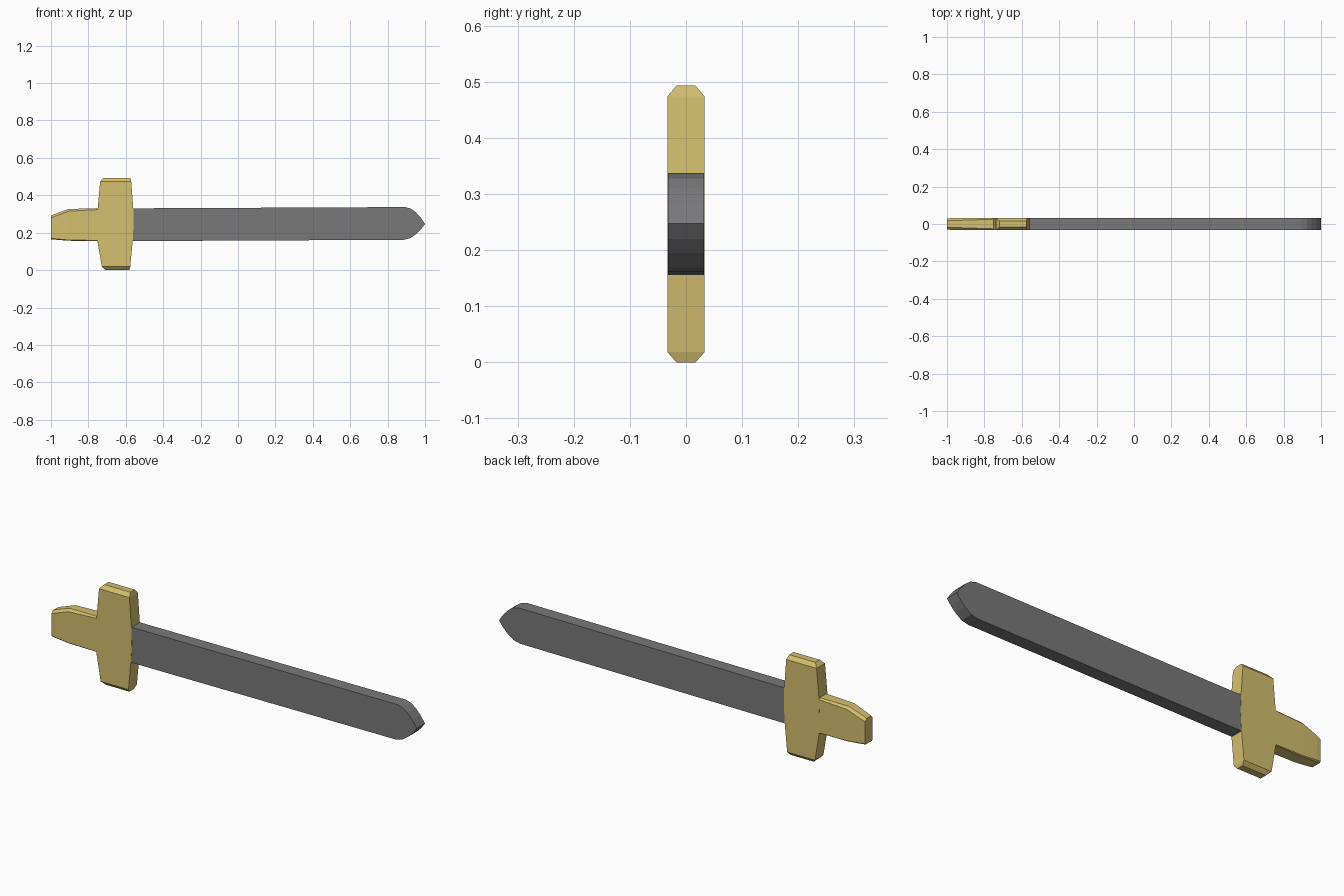
import bpy, bmesh

if "Cube" in bpy.data.objects:
    bpy.data.objects.remove(bpy.data.objects["Cube"])

def material(name, rgb):
    m = bpy.data.materials.new(name)
    m.diffuse_color = (*rgb, 1)
    m.use_nodes = True
    m.node_tree.nodes["Principled BSDF"].inputs["Base Color"].default_value = m.diffuse_color
    return m

gold = material("gold", (0.66, 0.52, 0.155))
steel = material("dark steel", (0.19, 0.19, 0.195))

def loft(name, rings, mat):
    """Skin a closed solid over rings of equal point count."""
    bm = bmesh.new()
    vs = [[bm.verts.new(p) for p in r] for r in rings]
    n = len(vs[0])
    for a, b in zip(vs, vs[1:]):
        for i in range(n):
            j = (i + 1) % n
            bm.faces.new((a[i], a[j], b[j], b[i]))
    bm.faces.new(vs[0][::-1])
    bm.faces.new(vs[-1])
    bmesh.ops.recalc_face_normals(bm, faces=bm.faces)
    me = bpy.data.meshes.new(name)
    bm.to_mesh(me)
    bm.free()
    me.materials.append(mat)
    ob = bpy.data.objects.new(name, me)
    bpy.context.collection.objects.link(ob)
    return ob

# Blade: flat slab with a rounded point
T = 0.0322
outline = [(-0.6, 0.155), (0.885, 0.162), (0.92, 0.17), (0.955, 0.195), (0.98, 0.22),
           (1.0, 0.247), (0.975, 0.283), (0.95, 0.31), (0.925, 0.328),
           (0.895, 0.337), (-0.6, 0.33)]
loft("blade", [[(x, y, z) for x, z in outline] for y in (-T, T)], steel)

# Crossguard: stacked rectangles (z, left x, right x, half depth)
guard = [(0.0, -0.71, -0.582, 0.017), (0.018, -0.728, -0.576, 0.033),
         (0.157, -0.752, -0.563, 0.033), (0.25, -0.752, -0.558, 0.033),
         (0.33, -0.75, -0.56, 0.033), (0.474, -0.737, -0.571, 0.033),
         (0.493, -0.72, -0.576, 0.017)]
loft("crossguard", [[(a, -d, z), (b, -d, z), (b, d, z), (a, d, z)]
                    for z, a, b, d in guard], gold)

# Grip: chamfered sections (x, bottom z, top z, half depth, lower and upper chamfer)
grip = [(-1.0, 0.165, 0.291, 0.029, 0.005, 0.012),
        (-0.98, 0.163, 0.30, 0.031, 0.005, 0.013),
        (-0.905, 0.157, 0.327, 0.0325, 0.004, 0.012),
        (-0.70, 0.156, 0.331, 0.0325, 0.002, 0.005)]
loft("grip", [[(x, -d + c, lo), (x, d - c, lo), (x, d, lo + c), (x, d, hi - e),
               (x, d - e, hi), (x, -d + e, hi), (x, -d, hi - e), (x, -d, lo + c)]
              for x, lo, hi, d, c, e in grip], gold)
